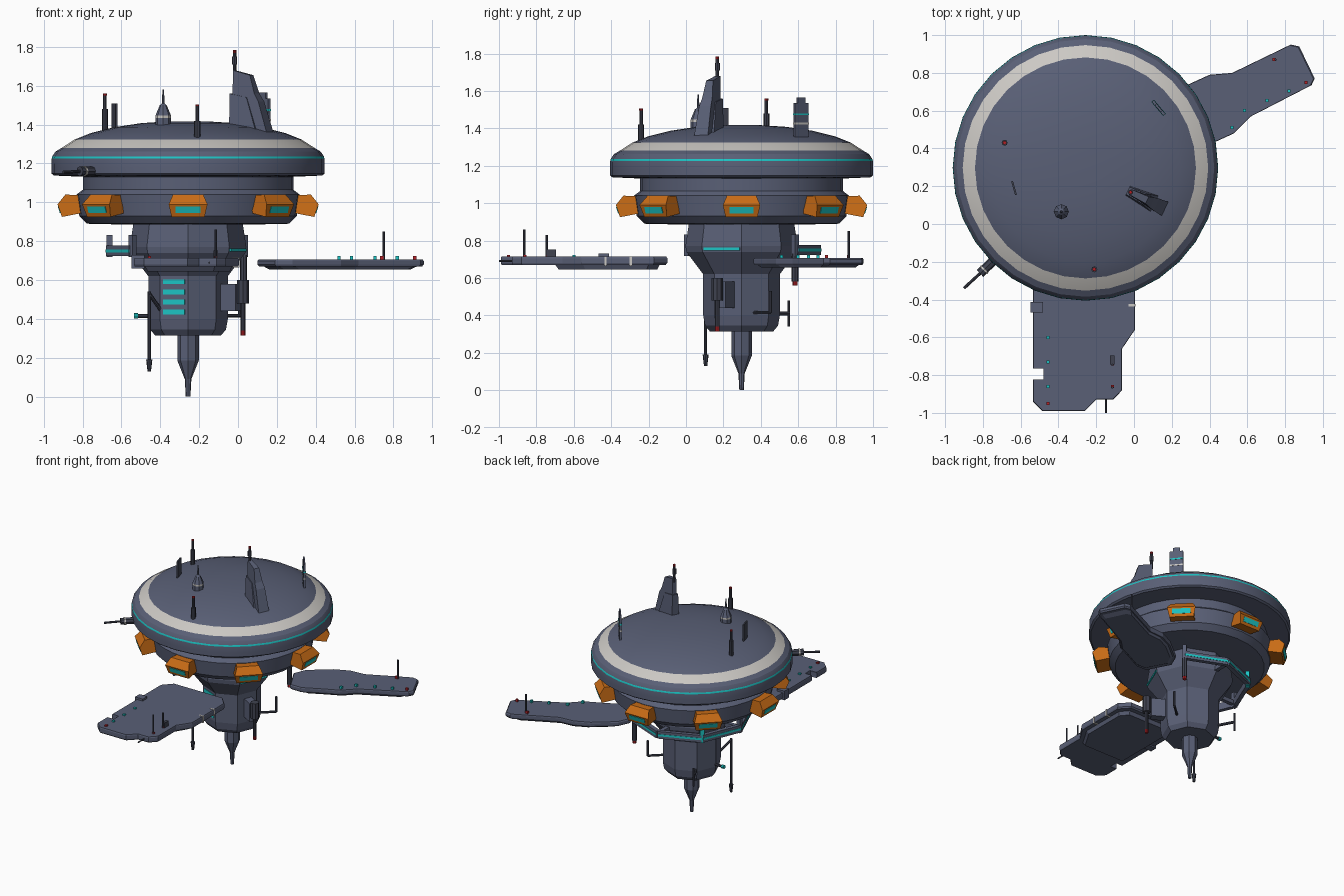
import bpy, bmesh
from math import cos, sin, pi, radians
from mathutils import Vector, Matrix

cube = bpy.data.objects.get("Cube")
if cube:
    bpy.data.objects.remove(cube)

CX, CY = -0.257, 0.297  # main vertical axis


def material(name, rgb):
    m = bpy.data.materials.new(name)
    m.use_nodes = True
    m.diffuse_color = (*rgb, 1)
    m.node_tree.nodes["Principled BSDF"].inputs["Base Color"].default_value = (*rgb, 1)
    return m


HULL = material("slate hull", (0.10, 0.115, 0.18))
DARK = material("dark metal", (0.05, 0.055, 0.08))
TEAL = material("teal light", (0.012, 0.56, 0.56))
WHITE = material("off white", (0.60, 0.58, 0.55))
ORANGE = material("orange pod", (0.58, 0.15, 0.008))
RED = material("red beacon", (0.45, 0.015, 0.02))


def finish(name, bm, mats, smooth=False):
    bmesh.ops.recalc_face_normals(bm, faces=bm.faces)
    mesh = bpy.data.meshes.new(name)
    bm.to_mesh(mesh)
    bm.free()
    for m in mats:
        mesh.materials.append(m)
    ob = bpy.data.objects.new(name, mesh)
    bpy.context.collection.objects.link(ob)
    if smooth:
        bpy.ops.object.select_all(action='DESELECT')
        ob.select_set(True)
        bpy.context.view_layer.objects.active = ob
        bpy.ops.object.shade_smooth_by_angle(angle=radians(25))
    return ob


def revolve(name, profile, mats, sides, x=CX, y=CY, bands={}, smooth=False):
    """Lathe (radius, z) points; bands maps a segment to a material slot."""
    bm = bmesh.new()
    rings = [[bm.verts.new((x + r * cos(2 * pi * k / sides), y + r * sin(2 * pi * k / sides), z))
              for k in range(sides)] for r, z in profile]
    for i in range(len(rings) - 1):
        a, b = rings[i], rings[i + 1]
        for k in range(sides):
            n = (k + 1) % sides
            bm.faces.new((a[k], a[n], b[n], b[k])).material_index = bands.get(i, 0)
    bm.faces.new(rings[0])
    bm.faces.new(rings[-1])
    return finish(name, bm, mats, smooth)


def prism(name, points, mat, angle=0, x=CX, y=CY):
    """Side profile of (reach, z, half width) points, turned about z."""
    bm = bmesh.new()
    a, b = [[bm.verts.new((u, s * w, z)) for u, z, w in points] for s in (-1, 1)]
    bm.faces.new(a)
    bm.faces.new(b)
    for i in range(len(a)):
        j = (i + 1) % len(a)
        bm.faces.new((a[i], a[j], b[j], b[i]))
    bm.transform(Matrix.Translation((x, y, 0)) @ Matrix.Rotation(angle, 4, 'Z'))
    return finish(name, bm, [mat])


def box(name, loc, size, mat, angle=0, tilt=0):
    bm = bmesh.new()
    bmesh.ops.create_cube(bm, size=1)
    bm.transform(Matrix.Translation(loc) @ Matrix.Rotation(angle, 4, 'Z')
                 @ Matrix.Rotation(tilt, 4, 'Y') @ Matrix.Diagonal((*size, 1)))
    return finish(name, bm, [mat])


def rod(name, p, q, r, mat=DARK, sides=8, r2=None):
    p, q = Vector(p), Vector(q)
    bm = bmesh.new()
    bmesh.ops.create_cone(bm, cap_ends=True, segments=sides, radius1=r,
                          radius2=r if r2 is None else r2, depth=(q - p).length)
    bm.transform(Matrix.Translation((p + q) / 2) @ (q - p).to_track_quat('Z', 'Y').to_matrix().to_4x4())
    return finish(name, bm, [mat])


def deck(name, outline, levels):
    """Outline stacked at (z, scale) levels, for bevelled slabs."""
    c = sum((Vector(p) for p in outline), Vector((0, 0))) / len(outline)
    bm = bmesh.new()
    rings = [[bm.verts.new((*(c + (Vector(p) - c) * s), z)) for p in outline] for z, s in levels]
    for a, b in zip(rings, rings[1:]):
        for i in range(len(a)):
            j = (i + 1) % len(a)
            bm.faces.new((a[i], a[j], b[j], b[i]))
    bm.faces.new(rings[0])
    bm.faces.new(rings[-1])
    return finish(name, bm, [HULL])


def polar(r, deg, z):
    return Vector((CX + r * cos(radians(deg)), CY + r * sin(radians(deg)), z))


# Saucer, neck and ring
revolve("saucer", [(0.5, 1.13), (0.69, 1.138), (0.703, 1.148), (0.703, 1.18), (0.702, 1.225),
                   (0.699, 1.237), (0.682, 1.262), (0.65, 1.281), (0.585, 1.323), (0.5, 1.357),
                   (0.38, 1.387), (0.24, 1.408), (0.1, 1.417)],
        [HULL, TEAL, WHITE], 32, bands={4: 1, 7: 2}, smooth=True)
revolve("neck_ring", [(0.3, 0.885), (0.52, 0.89), (0.56, 0.93), (0.575, 1.04), (0.542, 1.065),
                      (0.542, 1.14)], [HULL], 32, smooth=True)

# Core and lower spike
revolve("core", [(0.17, 0.315), (0.195, 0.345), (0.205, 0.4), (0.205, 0.62), (0.295, 0.74),
                 (0.3, 0.77), (0.28, 0.9)], [HULL], 8)
revolve("spike", [(0.012, 0), (0.017, 0.09), (0.055, 0.185), (0.055, 0.33)], [HULL], 8)
for i in range(4):
    box("core_window", polar(0.19, 247.5, 0.435 + 0.052 * i), (0.008, 0.12, 0.025), TEAL, radians(247.5))
box("core_light_strip", polar(0.277, 337.5, 0.755), (0.009, 0.21, 0.014), TEAL, radians(337.5))

# Pods round the ring
for k in range(8):
    a = k * pi / 4
    prism("ring_pod", [(0.52, 1.035, 0.07), (0.632, 1.04, 0.078), (0.672, 0.99, 0.1),
                       (0.65, 0.925, 0.085), (0.52, 0.95, 0.085)], ORANGE, a)
    box("pod_window", polar(0.662, k * 45, 0.963), (0.008, 0.13, 0.036), TEAL, a, radians(18))

# Rear gantry with posts
for k in range(4):
    a0, a1 = 45 + 45 * k, 90 + 45 * k
    mid = (polar(0.41, a0, 0.75) + polar(0.41, a1, 0.75)) / 2
    turn = radians((a0 + a1) / 2)
    box("gantry_rail", mid, (0.03, 0.314, 0.055), HULL, turn)
    box("gantry_light", mid + Vector((cos(turn), sin(turn), 0)) * 0.013, (0.009, 0.314, 0.016), TEAL, turn)
for d in (45, 135, 180, 225):
    box("gantry_post", polar(0.405, d, 0.775), (0.03, 0.03, 0.115), TEAL if d == 135 else HULL, radians(d))
for d in (90, 180):
    box("gantry_strut", polar(0.34, d, 0.75), (0.14, 0.03, 0.03), HULL, radians(d))
drop = polar(0.405, 45, 0)
rod("gantry_drop", drop + Vector((0, 0, 0.58)), drop + Vector((0, 0, 0.73)), 0.018)
rod("drop_beacon", drop + Vector((0, 0, 0.56)), drop + Vector((0, 0, 0.58)), 0.014, RED)

# Hanging instruments round the core
rod("long_probe", (-0.457, 0.105, 0.18), (-0.457, 0.105, 0.54), 0.008)
rod("long_probe_head", (-0.457, 0.105, 0.13), (-0.457, 0.105, 0.19), 0.009, r2=0.016)
rod("long_probe_arm", (-0.457, 0.105, 0.53), (-0.38, 0.18, 0.42), 0.01)
rod("side_probe_body", (0.026, 0.167, 0.48), (0.026, 0.167, 0.6), 0.03)
rod("side_probe", (0.026, 0.167, 0.34), (0.026, 0.167, 0.49), 0.012)
rod("side_probe_beacon", (0.026, 0.167, 0.315), (0.026, 0.167, 0.342), 0.012, RED)
box("side_probe_mount", (-0.04, 0.21, 0.51), (0.1, 0.06, 0.14), HULL, radians(-30))
rod("hook_arm", (-0.38, 0.42, 0.41), (-0.45, 0.55, 0.41), 0.01)
rod("hook_rod", (-0.45, 0.55, 0.34), (-0.45, 0.55, 0.48), 0.007)
rod("left_boom", (-0.53, 0.297, 0.415), (-0.45, 0.297, 0.415), 0.01)
rod("left_boom_light", (-0.535, 0.297, 0.415), (-0.515, 0.297, 0.415), 0.014, TEAL)
rod("right_boom", (-0.1, 0.35, 0.415), (0.01, 0.45, 0.415), 0.009)
rod("right_boom_riser", (0.01, 0.45, 0.415), (0.01, 0.45, 0.53), 0.009)

# Front landing deck
deck("front_deck", [(-0.535, -0.94), (-0.535, -0.825), (-0.48, -0.825), (-0.48, -0.765),
                    (-0.535, -0.765), (-0.535, -0.17), (-0.47, -0.1), (-0.06, -0.1), (0.005, -0.17),
                    (0.005, -0.56), (-0.063, -0.66), (-0.063, -0.88), (-0.11, -0.93),
                    (-0.2, -0.93), (-0.26, -0.99), (-0.485, -0.99)],
     [(0.67, 0.985), (0.68, 1), (0.705, 1), (0.714, 0.99)])
deck("front_deck_keel", [(-0.48, -0.7), (-0.48, -0.2), (-0.4, -0.14), (-0.08, -0.14), (-0.03, -0.2),
                         (-0.03, -0.55), (-0.12, -0.7)], [(0.645, 0.94), (0.672, 1)])
for y in (-0.43, -0.295):
    box("deck_white_band", (-0.01, y, 0.69), (0.036, 0.012, 0.052), WHITE)
box("deck_side_box", (-0.515, -0.44, 0.695), (0.065, 0.055, 0.07), HULL)
box("deck_mast_box", (-0.115, -0.72, 0.732), (0.022, 0.05, 0.04), DARK)
rod("deck_mast", (-0.115, -0.745, 0.71), (-0.115, -0.745, 0.83), 0.006)
rod("deck_mast", (-0.115, -0.865, 0.71), (-0.115, -0.865, 0.86), 0.006)
rod("deck_front_rod", (-0.148, -1.0, 0.69), (-0.148, -0.92, 0.69), 0.005)

# Rear side arm
arm = [(0.1, 0.53), (0.19, 0.36), (0.28, 0.36), (0.42, 0.43), (0.53, 0.48), (0.62, 0.57), (0.94, 0.735),
       (0.957, 0.77), (0.875, 0.94), (0.83, 0.95), (0.52, 0.80), (0.4, 0.79), (0.29, 0.74), (0.14, 0.62)]
deck("side_arm", arm, [(0.67, 0.98), (0.68, 1), (0.698, 1), (0.706, 0.985)])
deck("side_arm_keel", arm, [(0.655, 0.85), (0.672, 0.93)])
rod("arm_mast", (0.75, 0.87, 0.7), (0.75, 0.87, 0.85), 0.006)

# Deck beacons
for x, y, mat in [(-0.455, -0.6, TEAL), (-0.455, -0.73, TEAL), (-0.455, -0.86, TEAL), (-0.455, -0.95, RED),
                  (-0.115, -0.74, RED), (-0.115, -0.86, RED), (0.52, 0.51, TEAL), (0.585, 0.6, TEAL),
                  (0.705, 0.655, TEAL), (0.82, 0.705, TEAL), (0.74, 0.87, RED), (0.91, 0.75, RED)]:
    box("deck_beacon", (x, y, 0.715), (0.016, 0.016, 0.018), mat)

# Dorsal fin
turn = radians(-26)
prism("fin", [(0, 1.34, 0.02), (0, 1.68, 0.015), (0.1, 1.655, 0.02), (0.13, 1.56, 0.03),
              (0.155, 1.52, 0.035), (0.215, 1.33, 0.042)], HULL, turn, -0.02, 0.17)
prism("fin_lower", [(-0.015, 1.34, 0.03), (-0.015, 1.56, 0.022), (0.085, 1.54, 0.03),
                    (0.155, 1.34, 0.05)], HULL, turn, -0.02, 0.17)
rod("fin_spike", (-0.018, 0.168, 1.65), (-0.018, 0.168, 1.77), 0.009)
rod("fin_spike_collar", (-0.018, 0.168, 1.71), (-0.018, 0.168, 1.75), 0.014)
rod("fin_beacon", (-0.018, 0.168, 1.765), (-0.018, 0.168, 1.785), 0.009, RED)

# Roof masts and panels
for x, y, base, mid, top in [(-0.685, 0.43, 1.34, 1.48, 1.55), (-0.21, -0.24, 1.32, 1.42, 1.495)]:
    rod("roof_mast_base", (x, y, base), (x, y, mid), 0.016)
    rod("roof_mast", (x, y, mid), (x, y, top), 0.009)
    rod("roof_mast_beacon", (x, y, top), (x, y, top + 0.01), 0.01, RED)
box("roof_plate", (-0.635, 0.19, 1.43), (0.01, 0.075, 0.16), DARK, radians(16))
revolve("roof_beacon_tower", [(0.04, 1.37), (0.04, 1.435), (0.04, 1.447), (0.018, 1.5), (0.007, 1.51),
                              (0.004, 1.58)], [HULL, WHITE], 8, -0.385, 0.065, {1: 1})
box("roof_panel", (0.13, 0.615, 1.435), (0.015, 0.095, 0.2), HULL, radians(40))
box("roof_panel_top", (0.13, 0.615, 1.545), (0.012, 0.05, 0.04), HULL, radians(40))
for z, mat in ((1.475, TEAL), (1.425, WHITE)):
    box("roof_panel_stripe", (0.13, 0.615, z), (0.019, 0.098, 0.01), mat, radians(40))

# Rim gun
rod("rim_gun_base", (-0.73, -0.18, 1.16), (-0.815, -0.262, 1.16), 0.025)
rod("rim_gun_band", (-0.79, -0.238, 1.16), (-0.797, -0.245, 1.16), 0.028, WHITE)
rod("rim_gun_barrel", (-0.81, -0.257, 1.16), (-0.9, -0.34, 1.155), 0.008)
